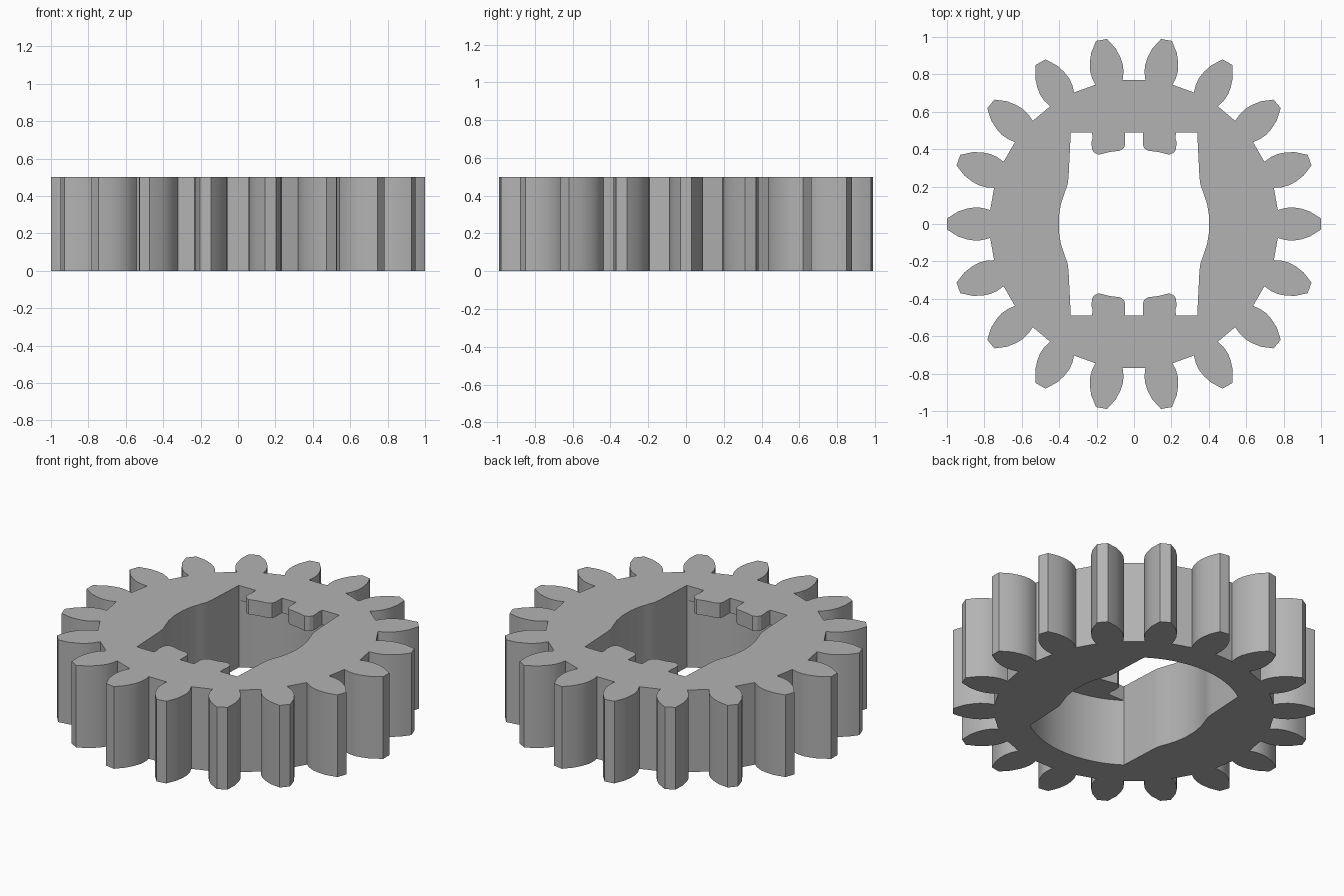
import bpy, bmesh
from math import sin, cos, pi, radians, atan2, hypot
from mathutils import Vector, Matrix

cube = bpy.data.objects.get("Cube")
if cube:
    bpy.data.objects.remove(cube, do_unlink=True)

TEETH, HEIGHT, LEDGE = 18, 0.5, 0.41

grey = bpy.data.materials.new("light grey")
grey.use_nodes = True
grey.diffuse_color = (0.45, 0.45, 0.45, 1)
grey.node_tree.nodes["Principled BSDF"].inputs["Base Color"].default_value = grey.diffuse_color


def mirror_x(points):
    return [(-x, y) for x, y in reversed(points)]


def half_turn(points):
    return [(-x, -y) for x, y in points]


# Tooth outline: one flank mirrored, then repeated around the rim
flank = [(0.769, 0.074), (0.81, 0.086), (0.85, 0.089), (0.89, 0.083), (0.94, 0.067), (0.999, 0.03)]
tooth = [(x, -y) for x, y in flank] + flank[::-1]
rim = []
for i in range(TEETH):
    turn = Matrix.Rotation(2 * pi * i / TEETH, 2)
    rim += [tuple(turn @ Vector(p)) for p in tooth]

# Bulged side of the opening, bottom to top at +x
upper_side = [(0.39, 0.11), (0.37, 0.17), (0.355, 0.21), (0.35, 0.25), (0.338, 0.49)]
side = [(x, -y) for x, y in reversed(upper_side)] + [(0.402, -0.04), (0.402, 0.04)] + upper_side

# Stepped end of the upper opening, with two rounded lugs
lug = [(0.224, 0.49), (0.222, 0.455), (0.227, 0.44), (0.225, 0.4), (0.214, 0.382), (0.19, 0.37),
       (0.13, 0.385), (0.075, 0.392), (0.055, 0.405), (0.047, 0.425), (0.047, 0.49)]
stepped_end = lug + mirror_x(lug)

# Arched end of the lower bore, through the same corners
cx, cy = side[-1]
radius, start = hypot(cx, cy), atan2(cy, cx)
STEPS = 16
arched_end = [(radius * cos(a), radius * sin(a)) for a in
              (start + (pi - 2 * start) * k / STEPS for k in range(1, STEPS))]


def opening(end):
    half = side + end
    return half + half_turn(half)


bm = bmesh.new()


def ring(points, z):
    verts = [bm.verts.new((x, y, z)) for x, y in points]
    edges = [bm.edges.new((v, verts[i - 1])) for i, v in enumerate(verts)]
    return verts, edges


def wall(low, high):
    for i in range(len(low)):
        bm.faces.new((low[i - 1], low[i], high[i], high[i - 1]))


# Outer wall, lower bore and upper opening
rim_low, rim_low_edges = ring(rim, 0)
rim_top, rim_top_edges = ring(rim, HEIGHT)
bore_low, bore_low_edges = ring(opening(arched_end), 0)
bore_top, _ = ring(opening(arched_end), LEDGE)
hole_low, _ = ring(opening(stepped_end), LEDGE)
hole_top, hole_top_edges = ring(opening(stepped_end), HEIGHT)
wall(rim_low, rim_top)
wall(bore_low, bore_top)
wall(hole_low, hole_top)

# Flat top and bottom
for edges in (rim_low_edges + bore_low_edges, rim_top_edges + hole_top_edges):
    bmesh.ops.triangle_fill(bm, use_beauty=True, use_dissolve=False, edges=edges)

# Underside of the end ledges, between arch and lugs
n = len(side)
for flip in (1, -1):
    outline = [side[-1]] + arched_end + [(-cx, cy)] + stepped_end[::-1]
    bm.faces.new([bm.verts.new((flip * x, flip * y, LEDGE)) for x, y in outline])

bmesh.ops.remove_doubles(bm, verts=bm.verts, dist=0.0002)
bmesh.ops.recalc_face_normals(bm, faces=bm.faces)

mesh = bpy.data.meshes.new("gear_wheel")
bm.to_mesh(mesh)
bm.free()
mesh.materials.append(grey)
gear = bpy.data.objects.new("gear_wheel", mesh)
bpy.context.collection.objects.link(gear)

bpy.ops.object.select_all(action='DESELECT')
gear.select_set(True)
bpy.context.view_layer.objects.active = gear
bpy.ops.object.shade_smooth_by_angle(angle=radians(25))
